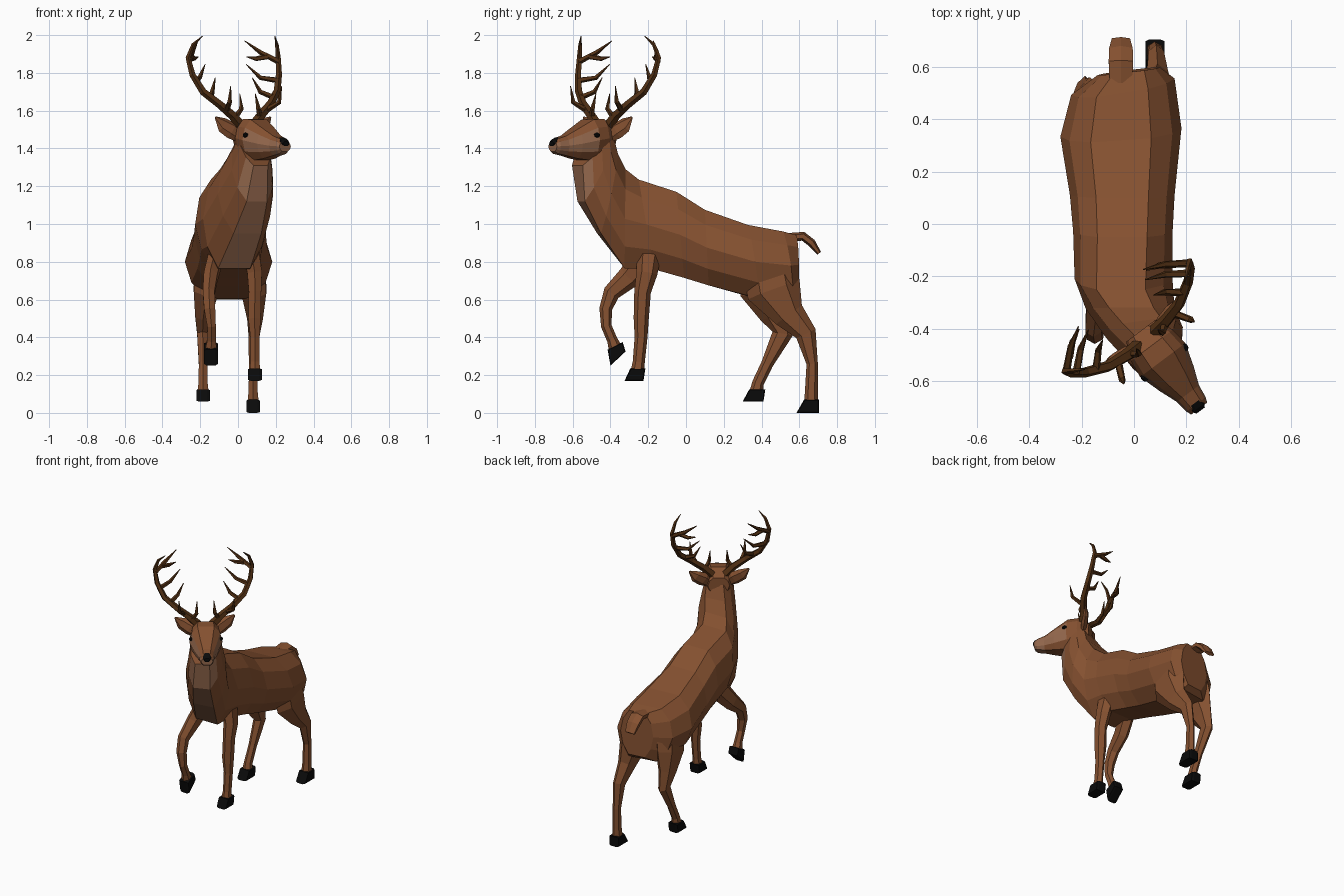
import bpy, bmesh, math
from mathutils import Vector as V


def material(name, rgb):
    m = bpy.data.materials.new(name)
    m.diffuse_color = (*rgb, 1)
    return m


COAT = material("brown coat", (0.235, 0.082, 0.030))
PALE = material("pale brown", (0.30, 0.140, 0.075))
ANTLER = material("dark antler", (0.085, 0.030, 0.007))
BLACK = material("black", (0.003, 0.003, 0.003))


def loft(name, rings, mats, rule=None):
    """Skin closed rings of equal length; rule(segment, side) picks the material."""
    bm = bmesh.new()
    vs = [[bm.verts.new(p) for p in r] for r in rings]
    n = len(rings[0])
    for i in range(len(vs) - 1):
        for j in range(n):
            k = (j + 1) % n
            f = bm.faces.new((vs[i][j], vs[i][k], vs[i + 1][k], vs[i + 1][j]))
            f.material_index = rule(i, j) if rule else 0
    bm.faces.new(vs[0][::-1])
    end = bm.faces.new(vs[-1])
    end.material_index = rule(len(vs) - 2, -1) if rule else 0
    bmesh.ops.recalc_face_normals(bm, faces=bm.faces)
    me = bpy.data.meshes.new(name)
    bm.to_mesh(me)
    bm.free()
    for m in mats:
        me.materials.append(m)
    ob = bpy.data.objects.new(name, me)
    bpy.context.collection.objects.link(ob)
    return ob


def section(top, bot, w, side):
    """Ten-sided body section between a top and a bottom point."""
    prof = [(0, .5), (.2, .85), (.5, 1), (.78, .85), (1, .5)]
    top, bot = V(top), V(bot)
    right = [top.lerp(bot, t) + side * w * u for t, u in prof]
    left = [top.lerp(bot, t) - side * w * u for t, u in prof]
    return right + left[::-1]


def tube(name, pts, radii, mat, sides=6, lateral=V((1, 0, 0))):
    """Tube along points; each radius is (lateral, other)."""
    pts = [V(p) for p in pts]
    rings = []
    for i, p in enumerate(pts):
        t = (pts[min(i + 1, len(pts) - 1)] - pts[max(i - 1, 0)]).normalized()
        a = (lateral - t * lateral.dot(t)).normalized()
        b = t.cross(a)
        ra, rb = radii[i]
        rings.append([p + a * ra * math.cos(q) + b * rb * math.sin(q)
                      for q in [math.tau * (k + .5) / sides for k in range(sides)]])
    return loft(name, rings, [mat])


# torso and neck: top point, bottom point, half width, turn
stations = [
    ((-.02, .58, .94), (-.02, .588, .63), .12, 7),
    ((-.045, .50, .96), (-.04, .55, .60), .20, 9),
    ((-.05, .32, .995), (-.05, .38, .605), .232, 4),
    ((-.045, .10, 1.075), (-.045, .12, .675), .20, 0),
    ((-.045, -.05, 1.17), (-.04, -.01, .715), .19, 0),
    ((-.05, -.25, 1.235), (-.03, -.17, .76), .187, 0),
    ((-.01, -.32, 1.29), (-.02, -.325, .765), .17, 0),
    ((.03, -.37, 1.37), (.05, -.46, .95), .148, 8),
    ((.05, -.40, 1.45), (.10, -.555, 1.12), .115, 20),
    ((.06, -.43, 1.51), (.12, -.575, 1.31), .095, 37),
]
rings = []
for top, bot, w, yaw in stations:
    a = math.radians(yaw)
    rings.append(section(top, bot, w, V((math.cos(a), math.sin(a), 0))))
loft("torso_and_neck", rings, [COAT, PALE],
     lambda i, j: 1 if i >= 6 and (j == 4 or (i == 8 and j in (3, 5))) else 0)

# head frame, and a slightly turned crown frame for ears and antlers
FWD, SIDE, HEAD = V((.6, -.8, 0)), V((.8, .6, 0)), V((.05, -.44, 0))
CROWN_FWD, CROWN_SIDE = V((.66, -.75, 0)), V((.75, .66, 0))


def head_pt(s, f, z):
    return HEAD + SIDE * s + FWD * f + V((0, 0, z))


def crown_pt(s, f, z):
    return HEAD + CROWN_SIDE * s + CROWN_FWD * f + V((0, 0, z))


profile = [(-.04, 1.51, 1.40, .07), (.03, 1.557, 1.35, .10), (.10, 1.553, 1.335, .108),
           (.19, 1.505, 1.346, .08), (.26, 1.467, 1.362, .053), (.312, 1.452, 1.372, .046),
           (.332, 1.435, 1.385, .038)]
rings = [section(head_pt(0, f, a), head_pt(0, f, b), w, SIDE) for f, a, b, w in profile]
loft("head", rings, [COAT, PALE],
     lambda i, j: 1 if (i >= 2 and j in (1, 2, 6, 7)) or (i >= 4 and j in (3, 4, 5)) or j < 0 else 0)

# nose pad
loft("nose", [section(head_pt(0, f, a), head_pt(0, f, b), w, SIDE) for f, a, b, w in
              [(.305, 1.459, 1.437, .022), (.328, 1.448, 1.42, .028), (.341, 1.436, 1.412, .02)]], [BLACK])

for s, tag in ((-1, "right"), (1, "left")):
    # eye
    tube("eye_" + tag, [head_pt(s * q, f, 1.47) for q, f in ((.085, .11), (.103, .113), (.109, .114))],
         [(.018, .015), (.016, .013), (.007, .006)], BLACK, 6, FWD)
    # ear
    tube("ear_" + tag,
         [crown_pt(s * q, f, z) for q, f, z in
          ((.06, .0, 1.46), (.10, -.015, 1.495), (.15, -.03, 1.525), (.195, -.035, 1.565))],
         [(.018, .03), (.024, .048), (.018, .042), (.003, .006)], COAT, 6, CROWN_FWD)
    # antler beam
    beam = [(.045, 0, 1.52), (.10, -.005, 1.575), (.18, -.02, 1.635), (.26, -.06, 1.70),
            (.305, -.095, 1.79), (.318, -.115, 1.88), (.295, -.10, 1.95), (.255, -.07, 1.995)]
    r = [.030, .025, .022, .020, .017, .014, .010, .002]
    tube("antler_beam_" + tag, [crown_pt(s * a, b, c) for a, b, c in beam],
         [(q, q) for q in r], ANTLER, 5, CROWN_FWD)
    # antler tines: root, middle, tip
    tines = [
        ((.09, 0, 1.56), (.06, .02, 1.61), (.055, 0, 1.69)),
        ((.14, -.01, 1.60), (.175, .055, 1.645), (.18, .07, 1.73)),
        ((.225, -.04, 1.67), (.17, -.09, 1.70), (.13, -.11, 1.775)),
        ((.29, -.08, 1.76), (.215, -.14, 1.775), (.145, -.175, 1.845)),
        ((.315, -.11, 1.86), (.24, -.17, 1.91), (.165, -.21, 1.97)),
        ((.27, -.143, 1.887), (.22, -.18, 1.875), (.17, -.20, 1.885)),
    ]
    for i, tine in enumerate(tines):
        tube(f"antler_tine_{tag}_{i + 1}", [crown_pt(s * a, b, c) for a, b, c in tine],
             [(.016, .016), (.013, .013), (.002, .002)], ANTLER, 5, CROWN_FWD)

# legs: (x, y, z, half width, half depth) from the body down
legs = {
    "front_leg_left": [(.06, -.19, .90, .05, .07), (.088, -.207, .74, .045, .056),
                       (.09, -.23, .64, .038, .044), (.087, -.237, .50, .038, .040),
                       (.09, -.238, .40, .028, .034), (.09, -.25, .27, .026, .032),
                       (.09, -.257, .22, .034, .036)],
    "front_leg_right": [(-.11, -.19, .85, .045, .08), (-.145, -.30, .72, .042, .062),
                        (-.155, -.395, .635, .036, .045), (-.15, -.425, .55, .034, .034),
                        (-.14, -.422, .46, .026, .028), (-.14, -.39, .385, .027, .028),
                        (-.143, -.375, .345, .034, .036)],
    "hind_leg_left": [(.06, .43, .84, .09, .14), (.085, .465, .65, .075, .145),
                      (.09, .545, .52, .048, .085), (.085, .635, .42, .034, .056),
                      (.08, .668, .26, .026, .030), (.08, .664, .12, .027, .034),
                      (.08, .662, .06, .034, .036)],
    "hind_leg_right": [(-.14, .40, .84, .09, .14), (-.17, .425, .65, .075, .14),
                       (-.185, .475, .52, .048, .085), (-.187, .512, .42, .034, .055),
                       (-.185, .43, .26, .026, .032), (-.185, .382, .16, .027, .031),
                       (-.185, .372, .11, .034, .036)],
}
for name, pts in legs.items():
    tube(name, [p[:3] for p in pts], [p[3:] for p in pts], COAT)


def hoof(name, x, outline):
    """Wedge from a side outline: back top, front top, toe, heel."""
    cy, cz = (sum(p[k] for p in outline) / 4 for k in (0, 1))
    sides = []
    for u, shrink in ((-.036, .88), (-.022, 1), (.022, 1), (.036, .88)):
        sides.append([V((x + u, cy + (y - cy) * shrink, cz + (z - cz) * shrink)) for y, z in outline])
    loft(name, sides, [BLACK])


hoof("front_hoof_left", .09, [(-.215, .235), (-.295, .235), (-.325, .17), (-.225, .17)])
hoof("front_hoof_right", -.143, [(-.335, .375), (-.415, .335), (-.40, .25), (-.32, .325)])
hoof("hind_hoof_left", .08, [(.705, .07), (.625, .07), (.585, 0), (.705, 0)])
hoof("hind_hoof_right", -.185, [(.42, .125), (.335, .125), (.30, .06), (.41, .06)])

# tail
tube("tail", [(-.05, .54, .93), (-.05, .62, .935), (-.05, .665, .90), (-.05, .705, .845)],
     [(.05, .022), (.054, .024), (.052, .022), (.04, .012)], COAT)
